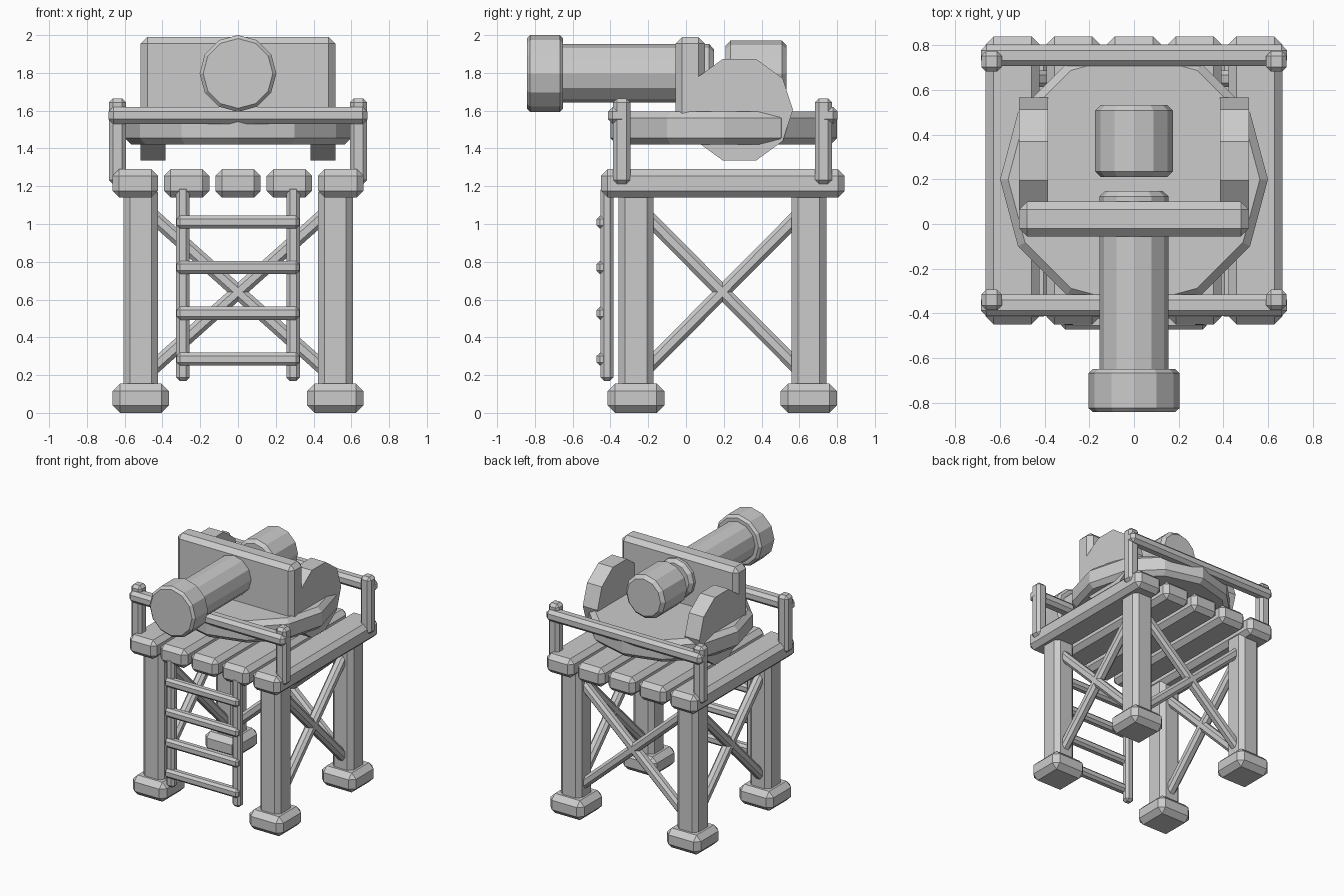
import bpy, bmesh, math
from mathutils import Matrix, Vector

if "Cube" in bpy.data.objects:
    bpy.data.objects.remove(bpy.data.objects["Cube"])


def finish(name, bm, bevel):
    me = bpy.data.meshes.new(name)
    bm.to_mesh(me)
    bm.free()
    ob = bpy.data.objects.new(name, me)
    bpy.context.collection.objects.link(ob)
    if bevel:
        m = ob.modifiers.new("bevel", 'BEVEL')
        m.width = bevel
        m.segments = 1
        m.limit_method = 'ANGLE'
        m.angle_limit = math.radians(40)
    return ob


def box(name, x, y, z, bevel):
    """Chamfered box from (min, max) ranges."""
    bm = bmesh.new()
    size = [r[1] - r[0] for r in (x, y, z)]
    mid = Vector([(r[0] + r[1]) / 2 for r in (x, y, z)])
    bmesh.ops.create_cube(bm, size=1, matrix=Matrix.Translation(mid) @ Matrix.Diagonal((*size, 1)))
    return finish(name, bm, bevel)


def beam(name, a, b, w, bevel):
    """Square beam between two points."""
    a, b = Vector(a), Vector(b)
    d = b - a
    side = Vector((0, 0, 1)).cross(d).normalized()
    up = d.normalized().cross(side)
    rot = Matrix((side, up, d.normalized())).transposed().to_4x4()
    bm = bmesh.new()
    bmesh.ops.create_cube(bm, size=1, matrix=Matrix.Translation((a + b) / 2) @ rot
                          @ Matrix.Diagonal((w, w, d.length, 1)))
    return finish(name, bm, bevel)


def prism(name, axis, sides, r, lo, hi, centre, bevel, start=0.0):
    """Regular prism along an axis; centre gives the other two coordinates."""
    bm = bmesh.new()
    rings = []
    for t in (lo, hi):
        ring = []
        for i in range(sides):
            ang = start + 2 * math.pi * i / sides
            u, v = centre[0] + r * math.cos(ang), centre[1] + r * math.sin(ang)
            co = {'X': (t, u, v), 'Y': (u, t, v), 'Z': (u, v, t)}[axis]
            ring.append(bm.verts.new(co))
        rings.append(ring)
    for i in range(sides):
        j = (i + 1) % sides
        bm.faces.new((rings[0][i], rings[0][j], rings[1][j], rings[1][i]))
    for ring in rings:
        bm.faces.new(ring)
    bmesh.ops.recalc_face_normals(bm, faces=bm.faces)
    return finish(name, bm, bevel)


def around(c, half):
    return (c - half, c + half)


LX, FY, BY = 0.515, -0.265, 0.65

# Legs and feet
for sx in (-1, 1):
    for y in (FY, BY):
        box("leg", around(sx * LX, 0.0925), around(y, 0.0925), (0.1, 1.2), 0.035)
        box("foot", around(sx * LX, 0.15), around(y, 0.15), (0, 0.155), 0.04)

# Cross braces on both sides and the back
for s in (-1, 1):
    for x in (-LX, LX):
        beam("side_brace", (x, FY, 0.64 - s * 0.46), (x, BY, 0.64 + s * 0.46), 0.075, 0.02)
    beam("back_brace", (-LX, BY, 0.64 - s * 0.46), (LX, BY, 0.64 + s * 0.46), 0.075, 0.02)

# Deck planks
for i in range(-2, 3):
    box("deck_plank", around(i * 0.272, 0.12), (-0.45, 0.84), (1.14, 1.29), 0.035)

# Railings front and back
for y, rail in ((-0.34, (-0.413, -0.315)), (0.728, (0.708, 0.803))):
    for sx in (-1, 1):
        box("rail_post", around(sx * 0.638, 0.046), around(y, 0.046), (1.21, 1.665), 0.022)
    box("rail_bar", (-0.685, 0.685), rail, (1.53, 1.62), 0.025)

# Ladder
for sx in (-1, 1):
    box("ladder_side", around(sx * 0.292, 0.036), (-0.452, -0.385), (0.17, 1.2), 0.018)
for z in (0.285, 0.528, 0.77, 1.01):
    box("ladder_rung", (-0.325, 0.325), (-0.473, -0.405), around(z, 0.035), 0.018)

# Turntable
prism("turntable", 'Z', 12, 0.6, 1.42, 1.595, (0, 0.2), 0.035)

# Side cheeks: plain ten-sided discs
for sx in (-1, 1):
    lo, hi = around(sx * 0.45, 0.065)
    prism("cheek", 'X', 10, 0.283, lo, hi, (0.283, 1.605), 0)

# Shield
box("shield", (-0.515, 0.515), (-0.055, 0.1), (1.53, 1.99), 0.035)

# Gun barrel, muzzle and breech
AXIS = (0, 1.797)
prism("barrel", 'Y', 12, 0.155, -0.7, 0.148, AXIS, 0.025)
prism("muzzle", 'Y', 12, 0.203, -0.843, -0.65, AXIS, 0.018)
prism("breech", 'Y', 12, 0.174, 0.21, 0.533, AXIS, 0.025)
